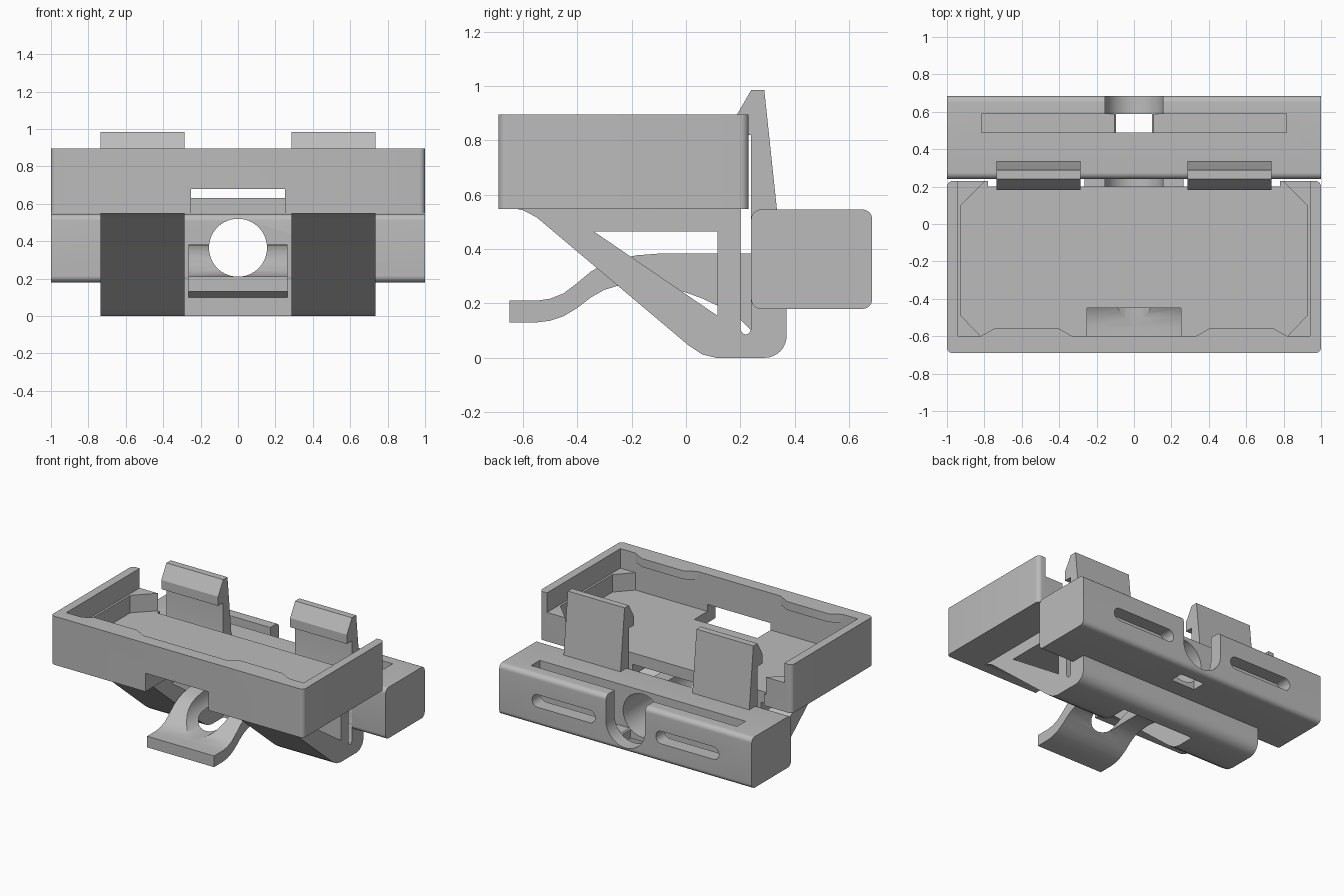
import bpy, bmesh, math
from mathutils import Vector

cube = bpy.data.objects.get("Cube")
if cube:
    bpy.data.objects.remove(cube, do_unlink=True)

grey = bpy.data.materials.new("plain grey")
grey.use_nodes = True
grey.diffuse_color = (0.5, 0.5, 0.5, 1)
grey.node_tree.nodes["Principled BSDF"].inputs["Base Color"].default_value = (0.5, 0.5, 0.5, 1)

TO_3D = {"x": lambda a, b, d: (d, a, b),
         "y": lambda a, b, d: (a, d, b),
         "z": lambda a, b, d: (a, b, d)}


def prism(name, profile, axis, lo, hi):
    """Extrude a flat profile along an axis."""
    bm = bmesh.new()
    place = TO_3D[axis]
    face = bm.faces.new([bm.verts.new(place(a, b, lo)) for a, b in profile])
    moved = bmesh.ops.extrude_face_region(bm, geom=[face])["geom"]
    verts = [v for v in moved if isinstance(v, bmesh.types.BMVert)]
    bmesh.ops.translate(bm, verts=verts, vec=Vector(place(0, 0, hi - lo)))
    bmesh.ops.recalc_face_normals(bm, faces=bm.faces)
    mesh = bpy.data.meshes.new(name)
    bm.to_mesh(mesh)
    bm.free()
    mesh.materials.append(grey)
    obj = bpy.data.objects.new(name, mesh)
    bpy.context.collection.objects.link(obj)
    return obj


def rect(a0, a1, b0, b1, r=0.0, steps=8):
    """Rectangle outline, with rounded corners if r is given."""
    if not r:
        return [(a0, b0), (a1, b0), (a1, b1), (a0, b1)]
    pts = []
    corners = [(a1 - r, b1 - r), (a0 + r, b1 - r), (a0 + r, b0 + r), (a1 - r, b0 + r)]
    for i, (ca, cb) in enumerate(corners):
        for k in range(steps + 1):
            t = math.pi / 2 * (i + k / steps)
            pts.append((ca + r * math.cos(t), cb + r * math.sin(t)))
    return pts


def circle(a, b, r, n=64):
    return [(a + r * math.cos(math.tau * i / n), b + r * math.sin(math.tau * i / n))
            for i in range(n)]


def combine(obj, other, operation="DIFFERENCE"):
    """Apply a boolean with another object, then remove that object."""
    mod = obj.modifiers.new("bool", "BOOLEAN")
    mod.operation, mod.solver, mod.object = operation, "EXACT", other
    bpy.context.view_layer.objects.active = obj
    bpy.ops.object.modifier_apply(modifier=mod.name)
    bpy.data.objects.remove(other, do_unlink=True)


def cut(obj, profile, axis, lo, hi):
    combine(obj, prism("cutter", profile, axis, lo, hi))


parts = []

# Open-backed tray with a stepped pocket
tray = prism("tray", rect(-1, 1, -0.69, 0.23, 0.03), "z", 0.548, 0.895)
cut(tray, rect(-0.94, 0.94, -0.6, 0.4), "z", 0.755, 1.1)
right_half = [(0.82, -0.6), (0.925, -0.49), (0.925, 0.1), (0.785, 0.24), (0.785, 0.4)]
octagon = right_half + [(-x, y) for x, y in reversed(right_half)]
cut(tray, octagon, "z", 0.63, 0.9)
cut(tray, rect(-0.78, 0.78, 0.2, 0.4), "z", 0.4, 1.1)
# Lever window through the front wall and floor
cut(tray, rect(-0.25, 0.25, -0.8, -0.45), "z", 0.4, 0.68)
parts.append(tray)

# Retaining lips at the top of the front wall
for side, s in (("left", 1), ("right", -1)):
    lip = [(s * 0.33, -0.61), (s * 0.33, -0.6), (s * 0.41, -0.555),
           (s * 0.74, -0.555), (s * 0.82, -0.6), (s * 0.82, -0.61)]
    parts.append(prism(side + "_lip", lip, "z", 0.835, 0.895))

# Rear block with a bore, a top channel and long slots in the back
block = prism("rear_block", rect(0.24, 0.685, 0.18, 0.545, 0.035), "x", -1, 1)
cut(block, circle(0, 0.365, 0.155), "y", 0.1, 0.8)
cut(block, rect(-0.155, 0.155, 0.365, 0.7), "y", 0.587, 0.8)
cut(block, rect(-0.815, 0.815, 0.49, 0.587), "z", 0.25, 0.7)
cut(block, rect(-0.095, 0.095, 0.49, 0.587), "z", 0.1, 0.5)
for s in (-0.49, 0.49):
    cut(block, rect(s - 0.25, s + 0.25, 0.315, 0.405, 0.0449), "y", 0.54, 0.8)
parts.append(block)

# Braced spring clips: strut, narrow slot and hooked arm in one profile
corner = [(0.29 + 0.08 * math.sin(t), 0.08 - 0.08 * math.cos(t))
          for t in [math.pi / 2 * k / 8 for k in range(9)]]
clip_profile = [(-0.64, 0.56), (-0.64, 0.55), (-0.6, 0.543), (-0.55, 0.517),
                (0.01, 0.045), (0.06, 0.012), (0.11, 0)] + corner + [
                (0.37, 0.2), (0.335, 0.54), (0.288, 0.985), (0.24, 0.985),
                (0.182, 0.885), (0.182, 0.82), (0.24, 0.82), (0.24, 0.105),
                (0.232, 0.09), (0.22, 0.085), (0.208, 0.09), (0.2, 0.105), (0.2, 0.56)]
for side, lo, hi in (("left", 0.285, 0.735), ("right", -0.735, -0.285)):
    clip = prism(side + "_spring_clip", clip_profile, "x", lo, hi)
    cut(clip, [(-0.34, 0.465), (0.115, 0.465), (0.115, 0.155)], "x", lo - 0.1, hi + 0.1)
    parts.append(clip)

# Bar joining the clips under the block
bar = [(0.24, 0.2), (0.24, 0)] + corner + [(0.37, 0.2)]
parts.append(prism("lower_bar", bar, "x", -0.285, 0.285))

# Curved release lever, scooped by the bore
upper = [(-0.65, 0.21), (-0.55, 0.21), (-0.5, 0.217), (-0.45, 0.237), (-0.4, 0.275),
         (-0.35, 0.317), (-0.3, 0.346), (-0.25, 0.364), (-0.18, 0.377), (-0.1, 0.383),
         (0.25, 0.383)]
lower = [(0.25, 0.095), (0.24, 0.1), (0.2, 0.14), (0.12, 0.19), (0.06, 0.218),
         (0, 0.24), (-0.08, 0.26), (-0.17, 0.27), (-0.25, 0.265), (-0.3, 0.25),
         (-0.35, 0.222), (-0.4, 0.183), (-0.45, 0.153), (-0.5, 0.136), (-0.55, 0.13),
         (-0.65, 0.13)]
lever = prism("release_lever", upper + lower, "x", -0.265, 0.265)
cut(lever, circle(0, 0.365, 0.155), "y", -0.8, 0.8)
parts.append(lever)

# Smooth the curves, keep hard edges
bpy.ops.object.select_all(action="DESELECT")
for obj in parts:
    obj.select_set(True)
bpy.context.view_layer.objects.active = tray
bpy.ops.object.shade_smooth_by_angle(angle=math.radians(30))
